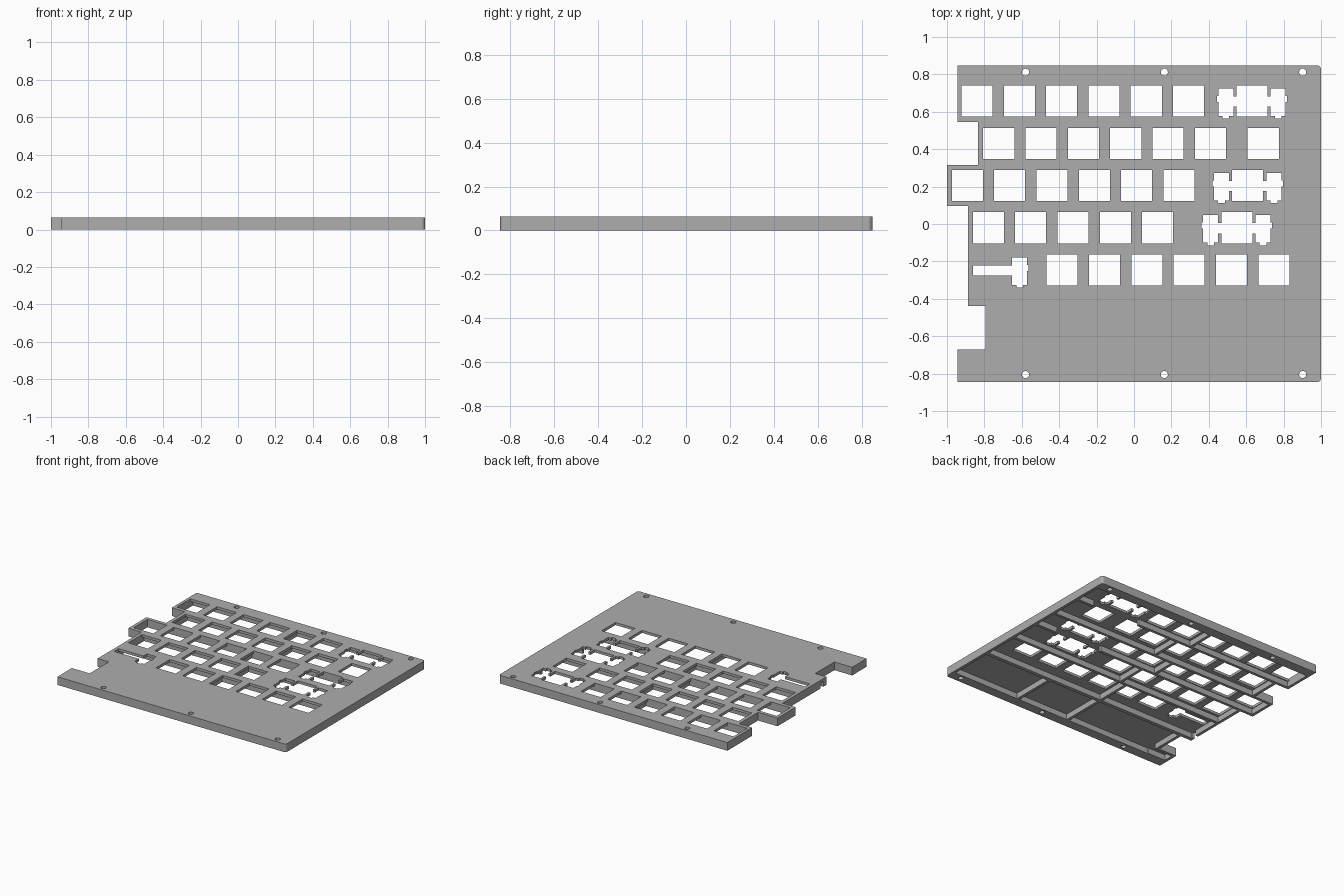
import bpy, bmesh, math

if "Cube" in bpy.data.objects:
    bpy.data.objects.remove(bpy.data.objects["Cube"])

H, PLATE_Z = 0.063, 0.043      # total height, underside of the plate
U, S = 0.2263, 0.083           # key pitch, half switch opening
T = 0.022                      # wall and rib thickness

grey = bpy.data.materials.new("grey_plastic")
grey.diffuse_color = (0.42, 0.42, 0.42, 1)
grey.use_nodes = True
grey.node_tree.nodes["Principled BSDF"].inputs["Base Color"].default_value = grey.diffuse_color


def prisms(name, polys):
    """One object made of upright prisms: (points, z0, z1)."""
    bm = bmesh.new()
    for pts, z0, z1 in polys:
        face = bm.faces.new([bm.verts.new((x, y, z0)) for x, y in pts])
        res = bmesh.ops.extrude_face_region(bm, geom=[face])
        top = [v for v in res["geom"] if isinstance(v, bmesh.types.BMVert)]
        bmesh.ops.translate(bm, verts=top, vec=(0, 0, z1 - z0))
    bmesh.ops.recalc_face_normals(bm, faces=bm.faces)
    me = bpy.data.meshes.new(name)
    bm.to_mesh(me)
    bm.free()
    me.materials.append(grey)
    ob = bpy.data.objects.new(name, me)
    bpy.context.collection.objects.link(ob)
    return ob


def rect(x0, x1, y0, y1):
    return [(x0, y0), (x1, y0), (x1, y1), (x0, y1)]


def arc(cx, cy, r, a0, a1, n):
    return [(cx + r * math.cos(math.radians(a0 + (a1 - a0) * i / n)),
             cy + r * math.sin(math.radians(a0 + (a1 - a0) * i / n))) for i in range(n + 1)]


# Stepped outline with two rounded corners
outline = [(-0.945, -0.845)]
outline += arc(0.98, -0.825, 0.02, -90, 0, 5) + arc(0.98, 0.827, 0.02, 0, 90, 5)
outline += [(-0.945, 0.847), (-0.945, 0.545), (-0.834, 0.545), (-0.834, 0.316),
            (-1, 0.316), (-1, 0.095), (-0.888, 0.095), (-0.888, -0.438),
            (-0.793, -0.438), (-0.793, -0.67), (-0.945, -0.67)]
case = prisms("keyboard_plate", [(outline, 0, H)])

# Pockets under the plate: y0, y1, left x, rib positions
pockets = []
for y0, y1, left, ribs in [(0.567, 0.77, -0.923, [-0.047]),
                           (0.316, 0.545, -0.812, [0.069]),
                           (0.117, 0.294, -0.978, [-0.099]),
                           (-0.122, 0.095, -0.866, [0.013]),
                           (-0.410, -0.144, -0.866, [-0.045]),
                           (-0.77, -0.438, -0.771, [-0.045, 0.408])]:
    starts = [left] + [r + T / 2 for r in ribs]
    ends = [r - T / 2 for r in ribs] + [0.978]
    pockets += [rect(a, b, y0, y1) for a, b in zip(starts, ends)]
pockets += [rect(-0.923, -0.75, -0.765, -0.692),   # front left corner
            rect(0.43, 0.84, 0.53, 0.58),          # rib gaps below stabilisers
            rect(0.40, 0.80, 0.08, 0.13),
            rect(-0.92, -0.85, -0.402, -0.365)]    # gap in the left wall
pocket_cutter = prisms("pocket_cutter", [(p, -0.1, PLATE_Z) for p in pockets])

# Square switch openings: first x, y, count
holes = []
for x, y, n in [(-0.8396, 0.657, 6), (-0.723, 0.431, 6), (0.691, 0.431, 1),
                (-0.891, 0.206, 6), (-0.779, -0.020, 5), (-0.384, -0.246, 6)]:
    for i in range(n):
        cx = x + i * U
        holes.append(rect(cx - S, cx + S, y - S, y + S))

# Stabiliser openings for the wide keys
side = [(0.1, 0.025), (0.1, 0.068), (0.18, 0.068), (0.18, 0.027), (0.188, 0.027),
        (0.188, -0.005), (0.18, -0.005), (0.18, -0.08), (0.158, -0.08), (0.158, -0.094),
        (0.122, -0.094), (0.122, -0.08), (0.1, -0.08), (0.1, -0.03)]
half = [(S, S), (S, 0.025)] + side + [(S, -0.03), (S, -S)]
wide = half + [(-x, y) for x, y in reversed(half)]
slot = [(-0.11, 0.025)] + side + [(-0.11, -0.03)]
for shape, cx, cy in [(wide, 0.631, 0.657), (wide, 0.608, 0.206),
                      (wide, 0.550, -0.020), (slot, -0.751, -0.246)]:
    holes.append([(cx + x, cy + y) for x, y in shape])

# Screw holes along front and back bars
for cx in (-0.58, 0.162, 0.902):
    for cy in (-0.805, 0.812):
        holes.append(arc(cx, cy, 0.019, 0, 345, 23))
hole_cutter = prisms("hole_cutter", [(p, -0.1, 0.2) for p in holes])

# Cut pockets and openings
for cutter in (pocket_cutter, hole_cutter):
    cutter.hide_render = True
    cutter.hide_set(True)
    mod = case.modifiers.new(cutter.name, "BOOLEAN")
    mod.operation = "DIFFERENCE"
    mod.solver = "EXACT"
    mod.use_self = True
    mod.object = cutter
